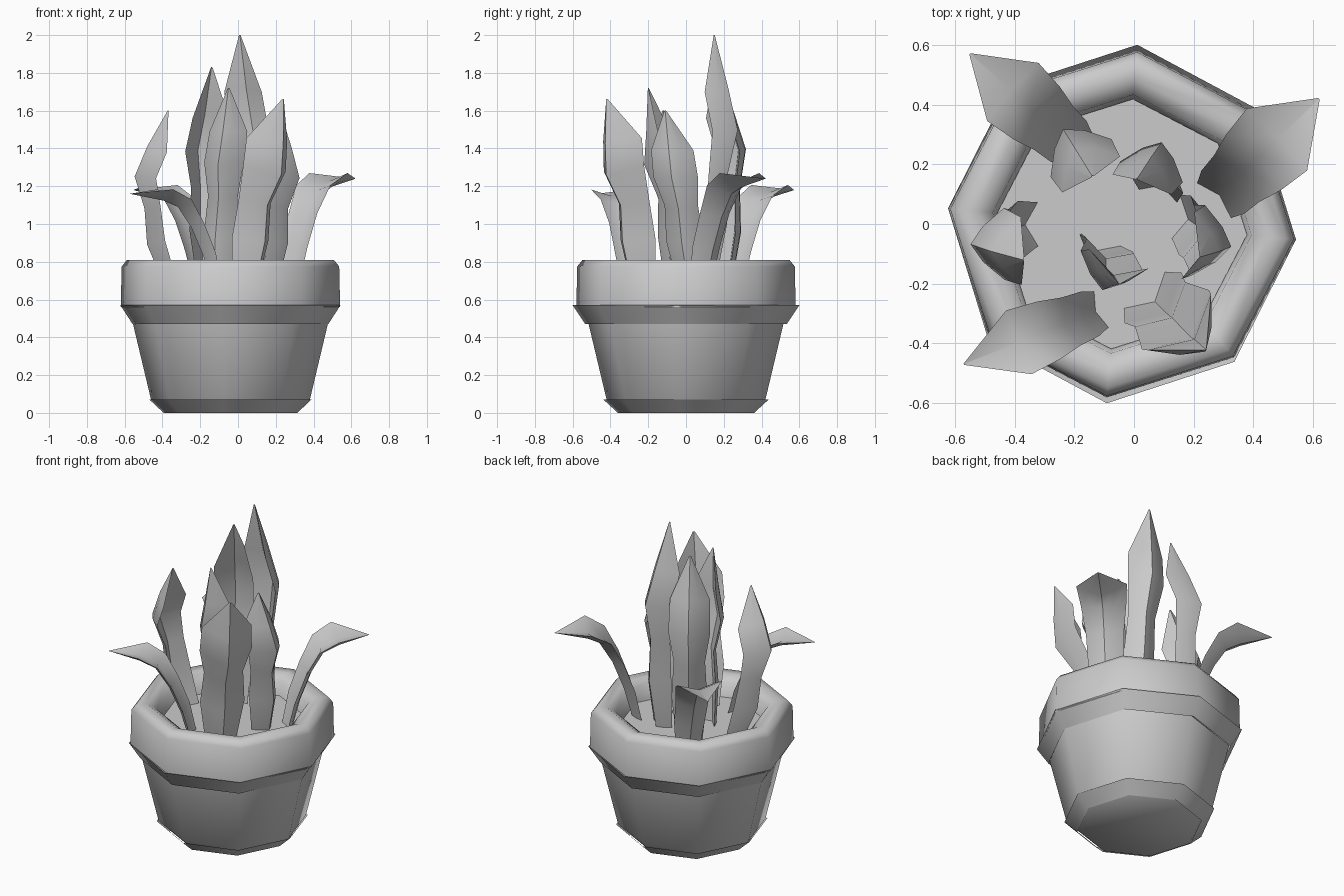
import bpy, bmesh, math
from mathutils import Matrix, Vector

cube = bpy.data.objects.get("Cube")
if cube:
    bpy.data.objects.remove(cube, do_unlink=True)

grey = bpy.data.materials.new("plain grey")
grey.use_nodes = True
grey.diffuse_color = (0.6, 0.6, 0.6, 1)
grey.node_tree.nodes["Principled BSDF"].inputs["Base Color"].default_value = (0.6, 0.6, 0.6, 1)

SIDES = 8
CENTRE = Vector((-0.04, 0, 0))
SOIL = 0.69


def finish(name, bm, angle):
    mesh = bpy.data.meshes.new(name)
    bm.to_mesh(mesh)
    bm.free()
    mesh.materials.append(grey)
    obj = bpy.data.objects.new(name, mesh)
    bpy.context.collection.objects.link(obj)
    bpy.ops.object.select_all(action='DESELECT')
    obj.select_set(True)
    bpy.context.view_layer.objects.active = obj
    bpy.ops.object.shade_smooth_by_angle(angle=math.radians(angle))


def bridge(bm, rings):
    for low, high in zip(rings, rings[1:]):
        n = len(low)
        for i in range(n):
            j = (i + 1) % n
            bm.faces.new((low[i], low[j], high[j], high[i]))


def turned(name, profile, stretch=1.0, cap=None, angle=50):
    """Eight-sided turned shape from (radius, height) pairs, listed outside-up."""
    bm = bmesh.new()
    rings = []
    for radius, z in profile:
        ring = []
        for i in range(SIDES):
            a = math.radians(-5 + 360 * i / SIDES)
            offset = Vector((radius * math.cos(a), radius * stretch * math.sin(a), z))
            ring.append(bm.verts.new(CENTRE + offset))
        rings.append(ring)
    bridge(bm, rings)
    if cap == "below":
        bm.faces.new(rings[0][::-1])
    if cap == "above":
        bm.faces.new(rings[-1])
    finish(name, bm, angle)


# Pot
turned("pot_wall", [(0.35, 0), (0.422, 0.07), (0.52, 0.48)], cap="below", angle=85)
turned("pot_foot", [(0.355, 0), (0.43, 0.07)], 1.02)
turned("pot_band", [(0.52, 0.47), (0.585, 0.57)], 1.03)
turned("pot_rim", [(0.583, 0.56), (0.578, 0.775), (0.55, 0.81), (0.49, 0.81),
                   (0.435, 0.775), (0.415, 0.65)], angle=75)
turned("soil", [(0.42, SOIL)], cap="above")


# Leaf outlines: distance along the lean, height share, half width share
UPRIGHT = [(0, 0, 0.6), (0.2, 0.25, 0.85), (0.35, 0.45, 0.75),
           (0.55, 0.62, 1.0), (0.75, 0.78, 0.95), (1, 1, 0.04)]
ARCHED = [(0, 0, 0.55), (0.1, 0.35, 0.7), (0.24, 0.66, 0.75),
          (0.4, 0.9, 0.9), (0.6, 0.99, 1.0), (1, 1, 0.02)]


def leaf(name, base, tip, half_width, bow=0.0, turn=0, outline=UPRIGHT):
    """Folded blade with its keel facing away from the middle of the pot."""
    start, end = Vector((*base, SOIL - 0.02)), Vector(tip)
    lean = end - start
    if outline is UPRIGHT:
        outward, fold = (start + end) / 2 - CENTRE, 1.0
    else:
        outward, fold = lean.copy(), 0.55
    outward.z = 0
    outward.normalize()
    outward.rotate(Matrix.Rotation(math.radians(turn), 3, 'Z'))
    side = Vector((-outward.y, outward.x, 0))
    spine = []
    for along, height, _ in outline:
        wave = bow * math.sin(math.pi * height)
        wave += 0.025 * math.sin(4 * math.pi * height) if outline is UPRIGHT else 0
        p = start + Vector((lean.x * along, lean.y * along, lean.z * height))
        spine.append(p + outward * wave)
    bm = bmesh.new()
    rings = []
    for i, p in enumerate(spine):
        tangent = spine[min(i + 1, len(spine) - 1)] - spine[max(i - 1, 0)]
        inward = tangent.normalized().cross(side)
        if inward.dot(outward) > 0:
            inward.negate()
        w = half_width * outline[i][2]
        section = [(-1, 0.45), (-0.5, -0.15), (0, -0.5), (0.5, -0.15), (1, 0.45), (0, -0.1)]
        rings.append([bm.verts.new(p + side * w * s + inward * w * d * fold)
                      for s, d in section])
    bridge(bm, rings)
    bm.faces.new(rings[0])
    bm.faces.new(rings[-1])
    bmesh.ops.recalc_face_normals(bm, faces=bm.faces)
    finish(name, bm, 35)


# Upright leaves
leaf("tall_back_leaf", (0.09, 0.12), (0.01, 0.15, 2.0), 0.11, 0.07, 15)
leaf("back_right_leaf", (-0.17, 0.21), (-0.14, 0.16, 1.83), 0.12, 0.08)
leaf("centre_leaf", (-0.12, -0.08), (-0.05, -0.2, 1.72), 0.11)
leaf("front_left_leaf", (0.06, -0.25), (0.24, -0.42, 1.66), 0.15, 0.01, 12)
leaf("right_leaf", (-0.35, 0.0), (-0.37, -0.12, 1.6), 0.12, 0.11, -10)
leaf("left_leaf", (0.17, 0.02), (0.22, -0.11, 1.6), 0.12, 0.05)

# Arched leaves
leaf("arched_left_leaf", (0.28, 0.09), (0.62, 0.42, 1.24), 0.145, outline=ARCHED)
leaf("arched_front_leaf", (-0.12, -0.29), (-0.57, -0.47, 1.16), 0.115, outline=ARCHED)
leaf("arched_back_leaf", (-0.2, 0.26), (-0.55, 0.57, 1.18), 0.13, outline=ARCHED)
